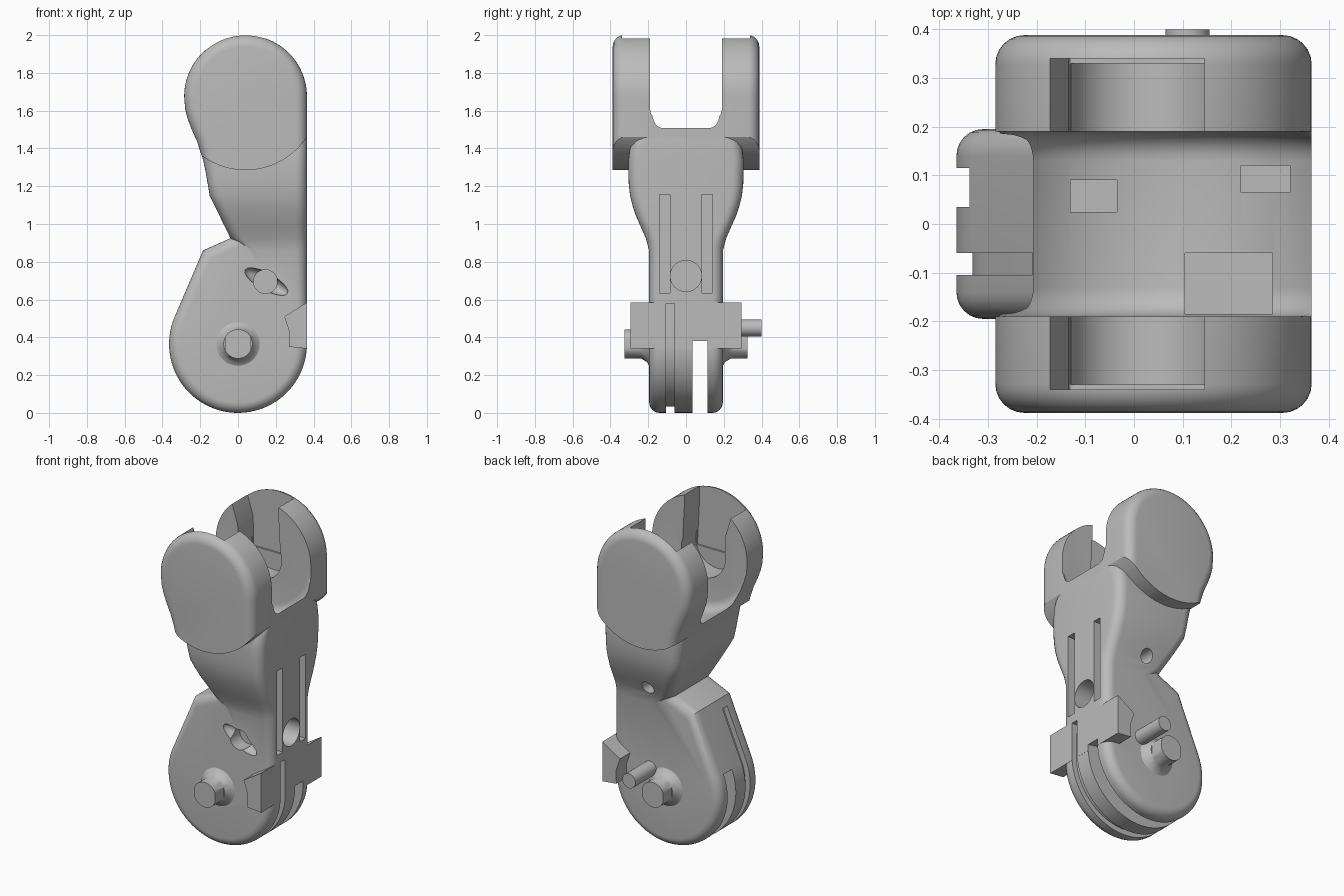
import bpy, bmesh, math
from mathutils import Matrix

if "Cube" in bpy.data.objects:
    bpy.data.objects.remove(bpy.data.objects["Cube"])

grey = bpy.data.materials.new("plain grey")
grey.use_nodes = True
COLOUR = (0.5, 0.5, 0.5, 1)
grey.diffuse_color = COLOUR
grey.node_tree.nodes["Principled BSDF"].inputs["Base Color"].default_value = COLOUR


def finish(name, bm):
    bmesh.ops.recalc_face_normals(bm, faces=bm.faces)
    mesh = bpy.data.meshes.new(name)
    bm.to_mesh(mesh)
    bm.free()
    mesh.materials.append(grey)
    ob = bpy.data.objects.new(name, mesh)
    bpy.context.collection.objects.link(ob)
    return ob


def arc(cx, cz, r, a0, a1, n=32):
    angles = [math.radians(a0 + (a1 - a0) * i / n) for i in range(n + 1)]
    return [(cx + r * math.cos(a), cz + r * math.sin(a)) for a in angles]


def inset(pts, d):
    """Move a counter-clockwise outline inwards by d."""
    out = []
    for i, (x, z) in enumerate(pts):
        (ax, az), (bx, bz) = pts[i - 1], pts[(i + 1) % len(pts)]
        l1, l2 = math.hypot(x - ax, z - az), math.hypot(bx - x, bz - z)
        n1 = (-(z - az) / l1, (x - ax) / l1)
        n2 = (-(bz - z) / l2, (bx - x) / l2)
        k = d / max(0.3, 1 + n1[0] * n2[0] + n1[1] * n2[1])
        out.append((x + k * (n1[0] + n2[0]), z + k * (n1[1] + n2[1])))
    return out


def skin(name, rings):
    """Bridge a list of equal rings and cap both ends."""
    bm = bmesh.new()
    rows = [[bm.verts.new(p) for p in ring] for ring in rings]
    n = len(rows[0])
    for a, b in zip(rows, rows[1:]):
        for i in range(n):
            j = (i + 1) % n
            bm.faces.new((a[i], a[j], b[j], b[i]))
    bm.faces.new(rows[0])
    bm.faces.new(rows[-1])
    return finish(name, bm)


def prism(name, pts, y0, y1):
    return skin(name, [[(x, y, z) for x, z in pts] for y in (y0, y1)])


def slab(name, pts, w, r, steps=6):
    """Prism from -w to w with rounded rims."""
    half = []
    for k in range(steps + 1):
        t = math.pi / 2 * k / steps
        half.append((w - r + r * math.sin(t), r * (1 - math.cos(t))))
    levels = [(-y, d) for y, d in reversed(half)] + half
    return skin(name, [[(x, y, z) for x, z in inset(pts, d)] for y, d in levels])


def box(name, x0, x1, y0, y1, z0, z1):
    return prism(name, [(x0, z0), (x1, z0), (x1, z1), (x0, z1)], y0, y1)


def combine(target, other, operation):
    mod = target.modifiers.new("cut", "BOOLEAN")
    mod.operation, mod.object, mod.solver = operation, other, "EXACT"
    bpy.context.view_layer.objects.active = target
    bpy.ops.object.modifier_apply(modifier=mod.name)
    bpy.data.objects.remove(other)


RIGHT = 0.365
TOP_X, TOP_Z = 0.04, 1.675

# Lower knuckle lobe
lobe = arc(0, RIGHT, RIGHT, 157, 360, 48) + [
    (RIGHT, 1.1), (0.1, 1.1), (-0.04, 0.925), (-0.185, 0.86)]
body = slab("finger_segment", lobe, 0.195, 0.055)

# Flared neck, lofted from rounded rectangles: height, back edge, half width
rows = [(0.84, 0.06, 0.19), (0.925, -0.04, 0.213), (0.98, -0.067, 0.237),
        (1.04, -0.096, 0.264), (1.1, -0.126, 0.284), (1.15, -0.15, 0.296),
        (1.21, -0.16, 0.303), (1.28, -0.172, 0.305), (1.34, -0.185, 0.305),
        (1.4, -0.203, 0.297), (1.44, -0.215, 0.282), (1.47, -0.228, 0.25)]
rings, r = [], 0.06
for z, back, w in rows:
    ring = []
    for cx, cy, a in ((RIGHT - r, w - r, 0), (back + r, w - r, 90),
                      (back + r, r - w, 180), (RIGHT - r, r - w, 270)):
        ring += [(x, y, z) for x, y in arc(cx, cy, r, a, a + 90, 6)]
    rings.append(ring)
combine(body, skin("neck", rings), "UNION")

# Fork ears, rounded outside and ending on a crisp arc below
ear = arc(TOP_X, TOP_Z, 0.325, 0, 180, 48) + [
    (-0.28, 1.61), (-0.268, 1.56), (-0.245, 1.5), (-0.218, 1.44),
    (-0.195, 1.37), (-0.178, 1.3), (-0.165, 1.2), (RIGHT, 1.2)]
ears = slab("ears", ear, 0.388, 0.06)
combine(ears, prism("ear_limit", arc(TOP_X, TOP_Z, 0.39, 0, 355, 71), -0.5, 0.5), "INTERSECT")
combine(body, ears, "UNION")

# Fork slot with a round floor
slot = arc(TOP_X, TOP_Z, 0.365, 200, 340, 40) + [
    (0.8, 1.6), (0.8, 2.4), (-0.8, 2.4), (-0.8, 1.6)]
combine(body, slab("fork_slot", slot, 0.19, 0.06), "DIFFERENCE")

# Snap-in channels and round sockets on the inner ear faces
channel = [(-0.13, 1.62), (0.16, 1.62), (0.145, 1.9), (0.145, 2.2),
           (-0.185, 2.2), (-0.185, 1.96), (-0.135, 1.8)]
combine(body, prism("channel", channel, -0.34, 0.34), "DIFFERENCE")
combine(body, prism("socket", arc(0.015, 1.66, 0.15, 0, 350, 35), -0.33, 0.33), "DIFFERENCE")

# Hinge pin with flared roots and flat sides
pin = [(max(-0.07, min(0.07, x)), z) for x, z in arc(0, RIGHT, 0.077, 0, 350, 35)]
combine(body, prism("pin", pin, -0.325, 0.325), "UNION")
for side in (-1, 1):
    flare = [[(x, side * y, z) for x, z in arc(0, RIGHT, rad, 0, 350, 35)]
             for y, rad in ((0.15, 0.115), (0.195, 0.115), (0.208, 0.095), (0.24, 0.076))]
    combine(body, skin("pin_root", flare), "UNION")

# Cross bar set flush into the palm side
bar = [(0.27, 0.35), (RIGHT, 0.34), (RIGHT, 0.585), (0.245, 0.51), (0.272, 0.43)]
combine(body, prism("cross_bar", bar, -0.295, 0.295), "UNION")

# Lobe slots: one open below, one thin cord groove around the rim
combine(body, prism("open_slot", [(-0.5, -0.1), (0.5, -0.1), (0.5, 0.38), (RIGHT, 0.38),
                                  (-0.32, 0.5), (-0.5, 0.52)], 0.035, 0.115), "DIFFERENCE")
groove = ([(-0.3, 0.86)] + arc(0, RIGHT, 0.45, 157, 360, 40) + [(0.45, 0.58), (0.33, 0.58)]
          + arc(0, RIGHT, 0.332, 360, 157, 40) + [(-0.18, 0.79)])
combine(body, prism("cord_groove", groove, -0.105, -0.06), "DIFFERENCE")

# Palm grooves and cord hole
for side in (-1, 1):
    lo, hi = sorted((side * 0.085, side * 0.14))
    combine(body, box("palm_groove", 0.27, 0.5, lo, hi, 0.635, 1.155), "DIFFERENCE")
hole = [[(x, y, z) for y, z in arc(0, 0.725, 0.083, 0, 345, 23)] for x in (0.15, 0.5)]
combine(body, skin("cord_hole", hole), "DIFFERENCE")

# Pockets in the fork floor
for x0, x1, y0, y1, z0 in ((-0.13, -0.035, 0.025, 0.09, 1.22), (0.22, 0.32, 0.065, 0.12, 1.25),
                           (0.105, 0.285, -0.185, -0.06, 1.27)):
    combine(body, box("floor_pocket", x0, x1, y0, y1, z0, 1.6), "DIFFERENCE")

# Side holes with a slanted scoop on the front
combine(body, prism("front_hole", arc(0.145, 0.695, 0.063, 0, 345, 23), -0.4, -0.1), "DIFFERENCE")
bm = bmesh.new()
bmesh.ops.create_uvsphere(bm, u_segments=24, v_segments=12, radius=1)
bm.transform(Matrix.Translation((0.15, -0.2, 0.695)) @ Matrix.Rotation(math.radians(29), 4, "Y")
             @ Matrix.Diagonal((0.13, 0.06, 0.045, 1)))
combine(body, finish("scoop", bm), "DIFFERENCE")
combine(body, prism("back_hole", arc(0.1, 0.965, 0.04, 0, 345, 23), 0.05, 0.4), "DIFFERENCE")
combine(body, prism("back_pin_hole", arc(0.11, 0.45, 0.045, 0, 345, 23), 0.14, 0.4), "DIFFERENCE")

bpy.ops.object.select_all(action="DESELECT")
body.select_set(True)
bpy.context.view_layer.objects.active = body
bpy.ops.object.shade_smooth_by_angle(angle=math.radians(32))
